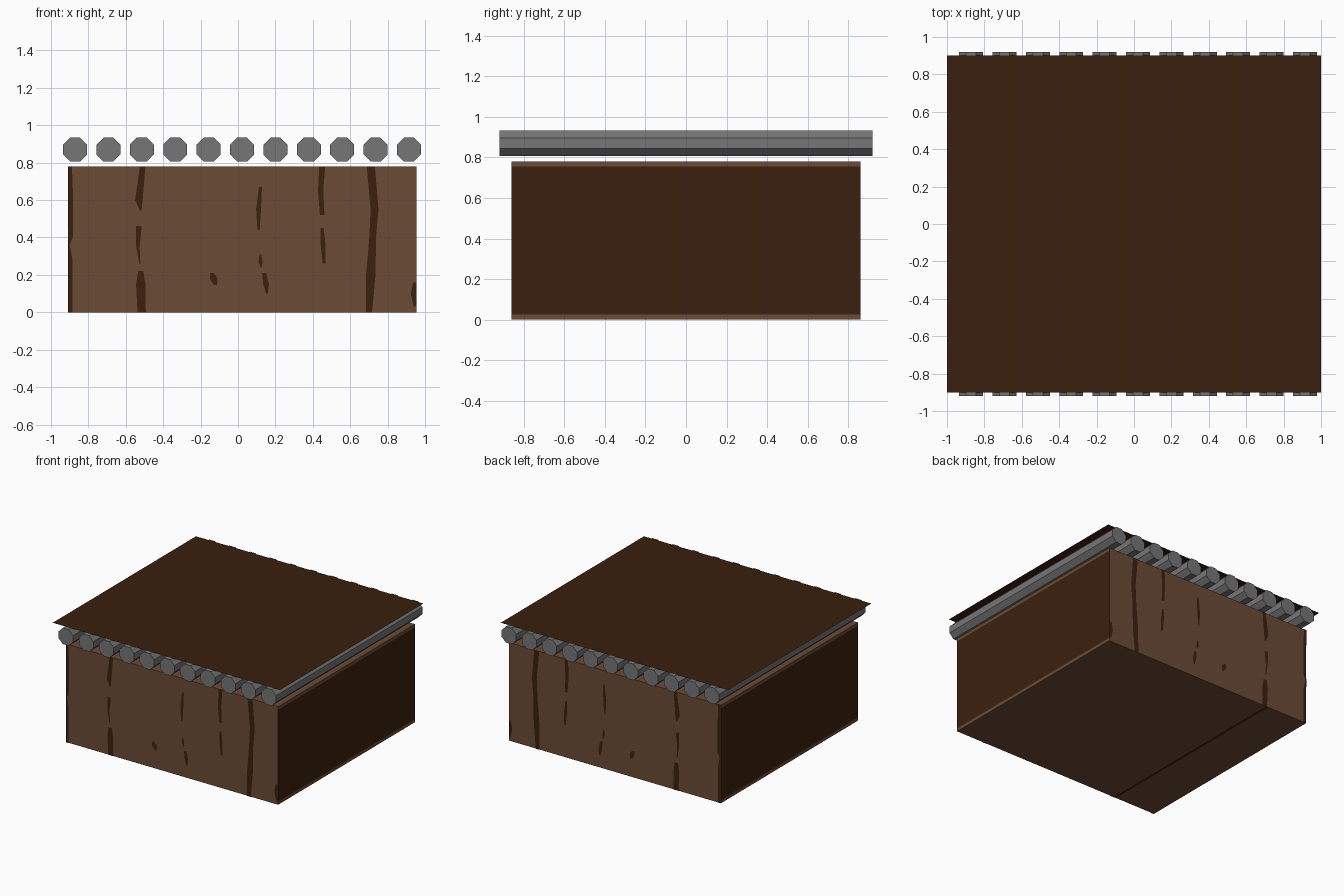
import bpy, bmesh, math
from mathutils import Vector, Matrix

if "Cube" in bpy.data.objects:
    bpy.data.objects.remove(bpy.data.objects["Cube"])

def mat(name, rgb):
    m = bpy.data.materials.new(name)
    m.diffuse_color = (*rgb, 1)
    m.use_nodes = True
    m.node_tree.nodes["Principled BSDF"].inputs["Base Color"].default_value = m.diffuse_color
    return m

LIGHT = mat("light brown wood", (0.147, 0.070, 0.036))
DARK = mat("dark brown wood", (0.042, 0.0144, 0.004))
GREY = mat("grey metal", (0.18, 0.18, 0.18))

def add(name, bm, *mats):
    me = bpy.data.meshes.new(name)
    bm.to_mesh(me)
    bm.free()
    for m in mats:
        me.materials.append(m)
    ob = bpy.data.objects.new(name, me)
    bpy.context.collection.objects.link(ob)
    return ob

X0, X1, Y, H = -0.91, 0.955, 0.86, 0.78

# Box body: light front, back, top and bottom, dark panels on both ends
bm = bmesh.new()
bmesh.ops.create_cube(bm, size=1, matrix=Matrix.Translation(((X0 + X1) / 2, 0, H / 2))
                      @ Matrix.Diagonal((X1 - X0, 2 * Y, H, 1)))
for co, no in (((0, 0, 0.025), (0, 0, 1)), ((0, 0, 0.755), (0, 0, 1)),
               ((-0.55, 0, 0), (1, 0, 0)), ((-0.53, 0, 0), (1, 0, 0))):
    bmesh.ops.bisect_plane(bm, geom=bm.verts[:] + bm.edges[:] + bm.faces[:],
                           plane_co=co, plane_no=no)
bm.normal_update()
for f in bm.faces:
    c = f.calc_center_median()
    end_panel = abs(f.normal.x) > 0.9 and 0.025 < c.z < 0.755
    base_line = f.normal.z < -0.9 and -0.55 < c.x < -0.53
    f.material_index = int(end_panel or base_line)
add("box_body", bm, LIGHT, DARK)

# Dark grain streaks on front and back: runs of (x, z, half width)
streaks = [
    [(-.9, .78, .012), (-.895, .6, .014), (-.895, .4, .012), (-.905, .36, .005),
     (-.897, .28, .012), (-.897, 0, .012)],
    [(-.51, .78, .015), (-.53, .6, .02), (-.52, .545, .004)],
    [(-.53, .46, .015), (-.535, .35, .009), (-.525, .26, .003)],
    [(-.52, .22, .014), (-.52, .15, .025), (-.515, 0, .022)],
    [(-.14, .21, .01), (-.13, .18, .021), (-.12, .145, .008)],
    [(.12, .67, .008), (.11, .55, .013), (.11, .44, .006)],
    [(.12, .31, .005), (.12, .27, .01), (.125, .24, .004)],
    [(.14, .21, .011), (.15, .15, .015), (.155, .1, .005)],
    [(.45, .78, .016), (.442, .65, .014), (.45, .52, .012)],
    [(.45, .45, .008), (.455, .36, .013), (.46, .26, .007)],
    [(.71, .78, .022), (.73, .55, .021), (.72, .4, .018), (.71, .2, .025), (.7, 0, .017)],
    [(.945, .16, .009), (.938, .1, .014), (.947, .03, .008)],
]
for side, name in ((-1, "front_grain"), (1, "back_grain")):
    bm = bmesh.new()
    for run in streaks:
        rows = [[bm.verts.new((min(max(x + s * w, X0), X1), side * (Y + 0.003), z))
                 for s in (side, -side)] for x, z, w in run]
        for a, b in zip(rows, rows[1:]):
            bm.faces.new((a[0], a[1], b[1], b[0]))
    bm.normal_update()
    for f in bm.faces:
        if f.normal.y * side < 0:
            f.normal_flip()
    add(name, bm, DARK)

# Eleven octagonal bars lying front to back above the box
for i in range(11):
    bm = bmesh.new()
    bmesh.ops.create_cone(bm, cap_ends=True, segments=8, depth=1.84,
                          radius1=0.064 / math.cos(math.pi / 8),
                          radius2=0.064 / math.cos(math.pi / 8),
                          matrix=Matrix.Translation((-0.871 + 0.1785 * i, 0, 0.87))
                          @ Matrix.Rotation(math.pi / 2, 4, 'X'))
    # Turn so that a flat side is on top
    top = max(v.co.z for v in bm.verts)
    if sum(v.co.z > top - 1e-4 for v in bm.verts) < 4:
        bmesh.ops.rotate(bm, verts=bm.verts, cent=(-0.871 + 0.1785 * i, 0, 0.87),
                         matrix=Matrix.Rotation(math.pi / 8, 3, 'Y'))
    add(f"bar_{i + 1}", bm, GREY)

# Thin flat top sheet resting on the bars
bm = bmesh.new()
bm.faces.new([bm.verts.new(p) for p in ((-1, -.9, .94), (1, -.9, .94), (1, .9, .94), (-1, .9, .94))])
add("top_sheet", bm, DARK)
